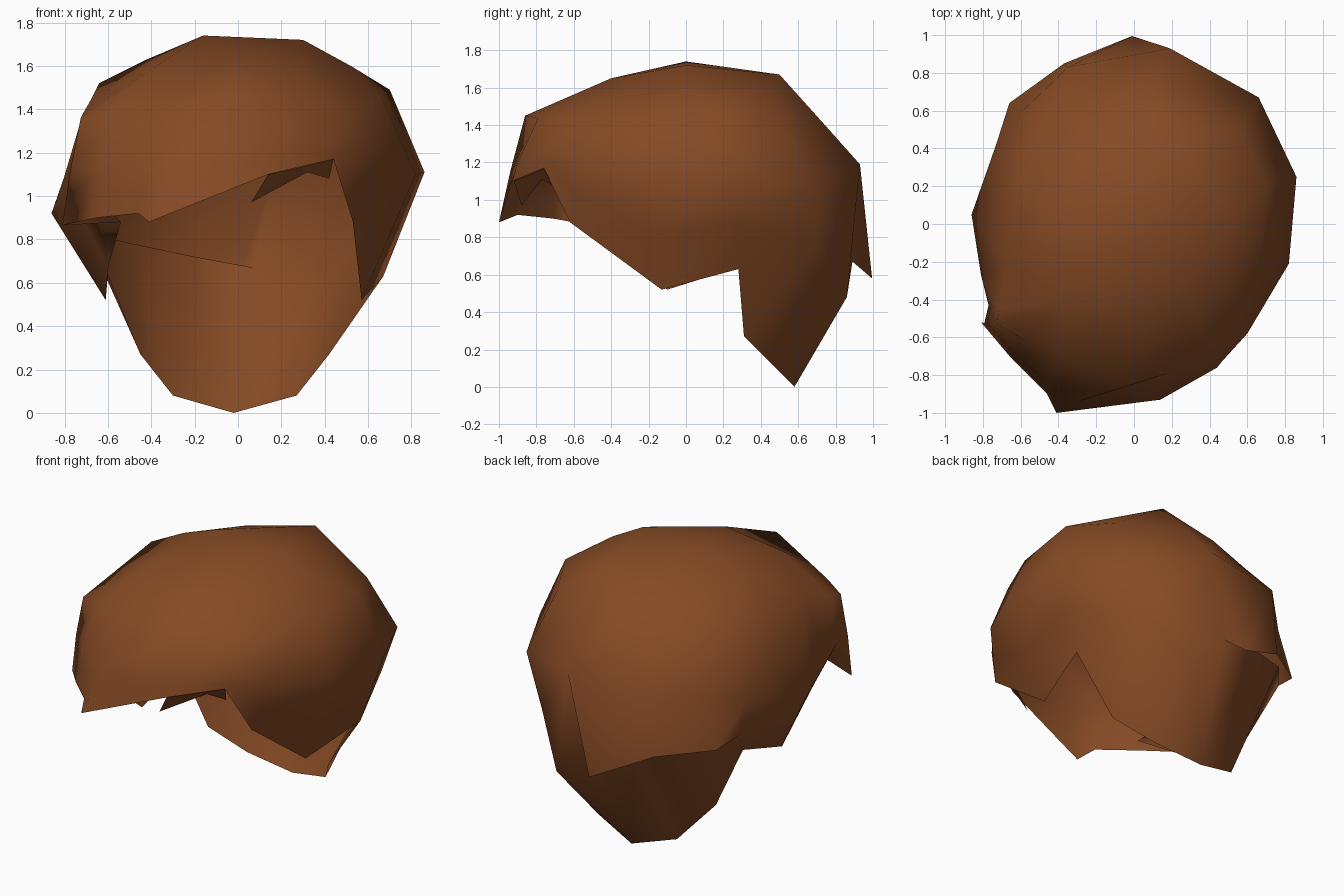
import bpy
from mathutils import Vector

if "Cube" in bpy.data.objects:
    bpy.data.objects.remove(bpy.data.objects["Cube"])

# One flat brown
brown = bpy.data.materials.new("chestnut_brown")
brown.use_nodes = True
colour = (0.235, 0.068, 0.018, 1)
brown.diffuse_color = colour
brown.node_tree.nodes["Principled BSDF"].inputs["Base Color"].default_value = colour


def loft(name, stacks, closed):
    """Skin stacks of equal-length rings, listed bottom to top; repeated points merge."""
    verts, index, faces = [], {}, []

    def vid(p):
        key = tuple(round(c, 4) for c in p)
        if key not in index:
            index[key] = len(verts)
            verts.append(key)
        return index[key]

    for rings in stacks:
        for low, high in zip(rings, rings[1:]):
            n = len(low)
            for i in range(n if closed else n - 1):
                j = (i + 1) % n
                corners = [vid(p) for p in (low[i], low[j], high[j], high[i])]
                corners = list(dict.fromkeys(corners))
                if len(corners) > 2:
                    faces.append(corners)
    mesh = bpy.data.meshes.new(name)
    mesh.from_pydata(verts, [], faces)
    mesh.materials.append(brown)
    mesh.shade_smooth()
    obj = bpy.data.objects.new(name, mesh)
    bpy.context.collection.objects.link(obj)
    return obj


# Rings run from the fringe tip round the left side, the back and the right side
nape, back = (-.02, .58, 0), (.19, .93, 1.19)
hem = [(-.41, -1, .88), (.14, -.93, 1.1), (.44, -.76, 1.17), (.53, -.62, .88),
       (.57, -.13, .52), (.67, .28, .63), (.42, .31, .27), (.27, .5, .08),
       nape, nape, (-.3, .52, .08), (-.45, .34, .27), (-.6, .28, .64),
       (-.61, -.1, .52), (-.6, -.29, .67), (-.54, -.61, .88),
       (-.81, -.52, .865), (-.65, -.71, .9), (-.46, -.9, .92)]
middle = [(-.3, -.94, 1.15), (.14, -.9, 1.2), (.46, -.73, 1.25), (.6, -.58, 1.2),
          (.82, -.21, 1.1), (.86, .25, 1.11), (.66, .67, 1.08), back,
          back, back, (-.35, .83, 1.18), (-.59, .6, 1.1), (-.73, .42, 1.05),
          (-.86, .05, .92), (-.81, -.27, 1.06), (-.77, -.43, 1.1),
          (-.775, -.53, 1.11), (-.62, -.7, 1.13), (-.46, -.83, 1.14)]
upper = [(-.04, -.86, 1.45), (.18, -.79, 1.44), (.4, -.66, 1.43), (.57, -.46, 1.42),
         (.66, -.2, 1.46), (.7, .22, 1.49), (.56, .5, 1.44), (.22, .68, 1.47),
         (.1, .68, 1.47), (-.03, .68, 1.46), (-.32, .62, 1.41), (-.52, .46, 1.44),
         (-.61, .25, 1.49), (-.64, .04, 1.52), (-.675, -.22, 1.45),
         (-.715, -.45, 1.38), (-.725, -.53, 1.36), (-.57, -.62, 1.38), (-.4, -.7, 1.4)]

# Half way down the sides; at the back this is the top of the neck
lower = [tuple(Vector(a).lerp(Vector(b), 0.5)) for a, b in zip(hem, middle)]
neck_side, neck_top = (.315, .86, .48), (.07, .89, .67)
lower[6:13] = [(.53, .7, .76), neck_side, neck_side, neck_top,
               (-.2, .85, .72), (-.51, .7, .785), (-.7, .47, .83)]

# At the back the outer hair hangs past the neck in a pointed flap
skirt = lower[:8] + [neck_top, (-.01, .995, .58), (-.37, .85, .75),
                     (-.66, .64, .79)] + lower[12:]

# The crown has fewer corners, so several columns meet at each
crown_points = [(-.37, -.4, 1.605), (0, -.4, 1.65), (.3, -.32, 1.6), (.52, 0, 1.6),
                (.2, .5, 1.67), (-.25, .42, 1.58), (-.42, .05, 1.63)]
crown = [crown_points[i]
         for i in (1, 1, 2, 2, 3, 3, 4, 4, 4, 4, 5, 5, 6, 6, 6, 0, 0, 0, 0)]
ridge = [(.3, 0, 1.72) if 2 <= i <= 6 else (-.16, 0, 1.74) for i in range(19)]

loft("hair_cap", [[hem, lower], [skirt, middle, upper, crown, ridge]], True)

# Folded lock tucked behind the fringe
loft("fringe_lock", [[[(.06, -.88, .97), (.32, -.77, 1.11), (.42, -.72, 1.08)],
                      [(.14, -.92, 1.1), (.3, -.83, 1.135), (.44, -.755, 1.17)]]], False)
